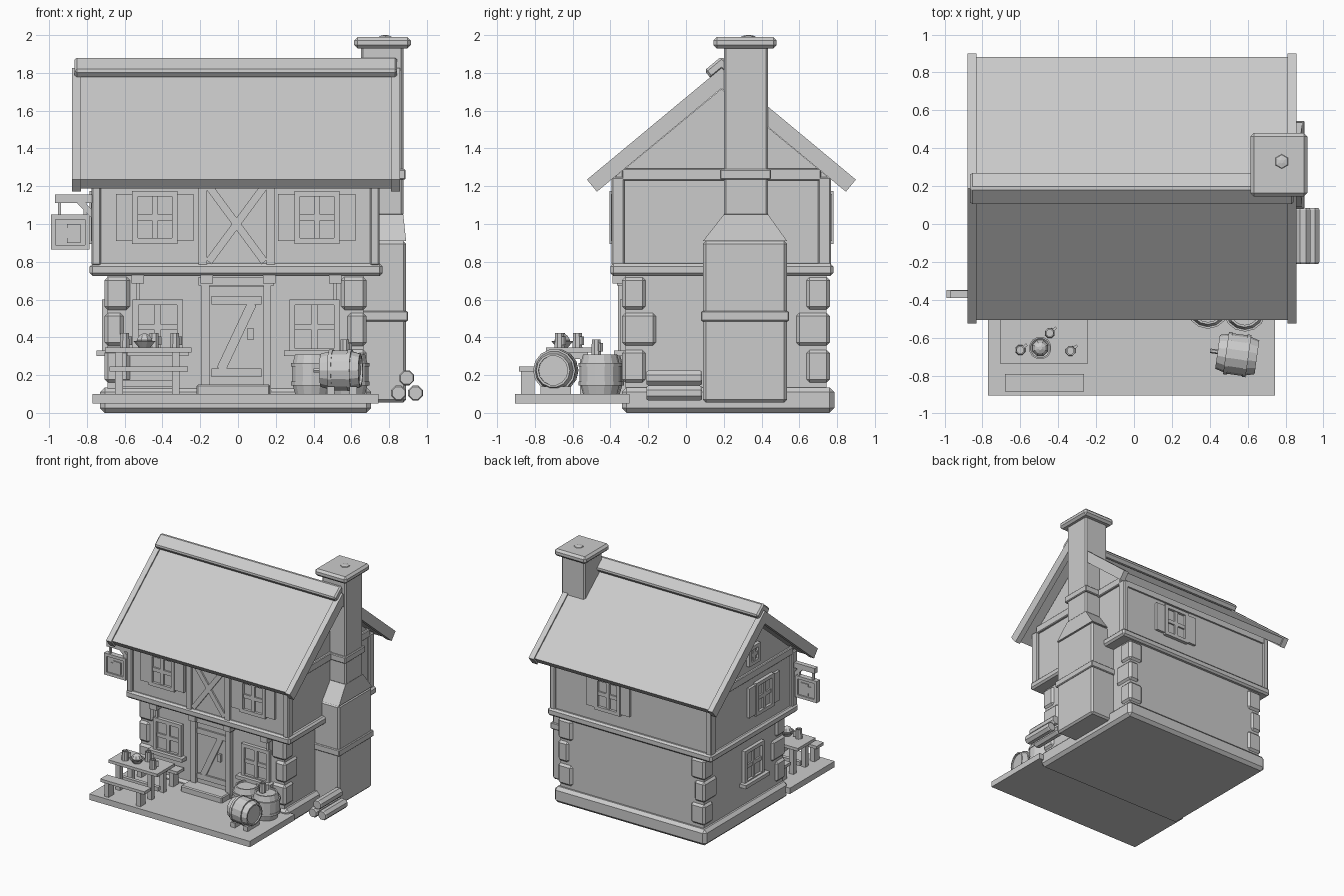
import bpy, bmesh, math
from mathutils import Matrix, Vector

if "Cube" in bpy.data.objects:
    bpy.data.objects.remove(bpy.data.objects["Cube"])

stone_grey = bpy.data.materials.new("plain_grey")
stone_grey.use_nodes = True
COLOUR = (0.6, 0.6, 0.6, 1)
stone_grey.diffuse_color = COLOUR
stone_grey.node_tree.nodes["Principled BSDF"].inputs["Base Color"].default_value = COLOUR
HERE = Matrix.Identity(4)


def finish(name, bm, bevel=0.0):
    bmesh.ops.recalc_face_normals(bm, faces=bm.faces[:])
    mesh = bpy.data.meshes.new(name)
    bm.to_mesh(mesh)
    bm.free()
    mesh.materials.append(stone_grey)
    obj = bpy.data.objects.new(name, mesh)
    bpy.context.collection.objects.link(obj)
    if bevel:
        mod = obj.modifiers.new("chamfer", "BEVEL")
        mod.width, mod.segments = bevel, 1
    return obj


def box(name, x, y, z, bevel=0.0, frame=HERE):
    """Box from three (low, high) ranges."""
    bm = bmesh.new()
    bmesh.ops.create_cube(bm, size=1)
    for v in bm.verts:
        v.co = frame @ Vector(r[0] + (c + 0.5) * (r[1] - r[0]) for r, c in zip((x, y, z), v.co))
    return finish(name, bm, bevel)


def bar(name, start, end, width, y, frame=HERE):
    """Straight timber between two (x, z) points."""
    dx, dz = end[0] - start[0], end[1] - start[1]
    mid = Matrix.Translation(((start[0] + end[0]) / 2, 0, (start[1] + end[1]) / 2))
    half = math.hypot(dx, dz) / 2
    turn = Matrix.Rotation(-math.atan2(dz, dx), 4, "Y")
    return box(name, (-half, half), y, (-width / 2, width / 2), 0, frame @ mid @ turn)


def prism(name, points, x, bevel=0.0):
    """Profile of (y, z) points drawn out along x."""
    bm = bmesh.new()
    face = bm.faces.new([bm.verts.new((x[0], *p)) for p in points])
    new = bmesh.ops.extrude_face_region(bm, geom=[face])["geom"]
    moved = [g for g in new if isinstance(g, bmesh.types.BMVert)]
    bmesh.ops.translate(bm, vec=(x[1] - x[0], 0, 0), verts=moved)
    return finish(name, bm, bevel)


def lathe(name, profile, frame, sides=12):
    """Closed turned shape from (radius, height) points."""
    bm = bmesh.new()
    rings = []
    for r, h in profile:
        angles = [math.tau * (i + 0.5) / sides for i in range(sides)]
        rings.append([bm.verts.new(frame @ Vector((r * math.cos(a), r * math.sin(a), h))) for a in angles])
    for low, high in zip(rings, rings[1:]):
        for i in range(sides):
            j = (i + 1) % sides
            bm.faces.new((low[i], low[j], high[j], high[i]))
    bm.faces.new(rings[0])
    bm.faces.new(rings[-1])
    return finish(name, bm)


def at(x, y, z, turn=0, axis="Z"):
    return Matrix.Translation((x, y, z)) @ Matrix.Rotation(math.radians(turn), 4, axis)


# Ground and walls
box("foundation", (-0.73, 0.705), (-0.34, 0.785), (0, 0.135), 0.025)
box("patio", (-0.77, 0.745), (-0.905, -0.3), (0.05, 0.1))
box("ground_wall", (-0.69, 0.665), (-0.32, 0.745), (0.1, 0.75))
box("floor_band", (-0.785, 0.765), (-0.4, 0.78), (0.725, 0.79), 0.015)
RIDGE, SLOPE = 0.1875, math.radians(39.7)
prism("upper_wall", [(-0.375, 0.77), (0.75, 0.77), (0.75, 1.25), (RIDGE, 1.715), (-0.375, 1.25)], (-0.755, 0.73))

# Corner stones, alternating long and short
for sx in (-1, 1):
    for sy in (-1, 1):
        for row, z in enumerate((0.16, 0.355, 0.545)):
            wide, deep = (0.1, 0.18) if row == 1 else (0.135, 0.125)
            cx, cy = -0.013 + sx * 0.694, 0.212 + sy * 0.55
            box("corner_stone", sorted((cx, cx - sx * wide)), sorted((cy, cy - sy * deep)), (z, z + 0.175), 0.018)

# Upper timber frame
for x in ((-0.775, -0.725), (0.7, 0.75)):
    for y in ((-0.395, -0.325), (0.7, 0.768)):
        box("corner_post", x, y, (0.78, 1.25), 0.008)
    box("gable_beam", x, (-0.34, 0.715), (1.23, 1.295), 0.006)
for x in ((-0.21, -0.165), (0.15, 0.195)):
    box("panel_post", x, (-0.395, -0.36), (0.785, 1.26))
for name, x in (("front_plate", (-0.74, 0.72)),):
    box(name, x, (-0.39, -0.36), (1.2, 1.25))
    box("back_plate", x, (0.74, 0.765), (1.2, 1.25))
bar("cross_brace", (-0.155, 0.8), (0.14, 1.2), 0.04, (-0.39, -0.36))
bar("cross_brace", (0.14, 0.8), (-0.155, 1.2), 0.04, (-0.388, -0.36))


# Roof
def chevron(name, half, peak, thick, x, bevel=0.0):
    s, c, t = math.sin(SLOPE), math.cos(SLOPE), math.tan(SLOPE)
    eave, under = peak - half * t, peak - half * t - thick * c
    inner = half - thick * s
    prism(name, [(RIDGE, peak), (RIDGE - half, eave), (RIDGE - inner, under),
                 (RIDGE, peak - thick / c), (RIDGE + inner, under), (RIDGE + half, eave)], x, bevel)


chevron("roof_panels", 0.695, 1.812, 0.062, (-0.84, 0.82))
for x in ((-0.878, -0.832), (0.81, 0.857)):
    chevron("verge_board", 0.712, 1.826, 0.083, x)
chevron("ridge_cap", 0.09, 1.887, 0.055, (-0.865, 0.843), 0.012)

# Chimney
box("chimney_base", (0.6, 0.89), (0.09, 0.535), (0.055, 0.91), 0.015)
box("chimney_base_band", (0.6, 0.9), (0.08, 0.545), (0.485, 0.54), 0.006)
bm = bmesh.new()
loops = [[bm.verts.new(p) for p in ((a, c, z), (b, c, z), (b, d, z), (a, d, z))]
         for a, b, c, d, z in ((0.61, 0.89, 0.09, 0.535, 0.91), (0.65, 0.875, 0.2, 0.435, 1.05))]
for i in range(4):
    bm.faces.new((loops[0][i], loops[0][i - 1], loops[1][i - 1], loops[1][i]))
for loop in loops:
    bm.faces.new(loop)
finish("chimney_shoulder", bm)
box("chimney_stack", (0.65, 0.875), (0.2, 0.435), (1.04, 1.95), 0.012)
box("chimney_stack_band", (0.64, 0.887), (0.18, 0.45), (1.235, 1.29), 0.006)
box("chimney_cap", (0.615, 0.915), (0.145, 0.48), (1.93, 1.99), 0.018)
lathe("chimney_embers", [(0.045, 1.98), (0.035, 1.995), (0.01, 2)], at(0.78, 0.33, 0), 6)


# Windows, built facing -y then turned onto each wall
def window(frame, wide, tall, shutters=False, sill=False):
    w, h, rim = wide / 2, tall / 2, 0.03
    out = (-0.03, 0.01)
    box("window_pane", (-w, w), (-0.008, 0.01), (-h, h), 0, frame)
    for s in (-1, 1):
        box("window_side", sorted((s * w, s * (w - rim))), out, (-h, h), 0, frame)
        box("window_rail", (rim - w, w - rim), out, sorted((s * h, s * (h - rim))), 0, frame)
        if shutters:
            box("shutter", sorted((s * w, s * (w + 0.085))), (-0.022, 0.01), (0.015 - h, h - 0.015), 0, frame)
    box("window_mullion", (-0.016, 0.016), (-0.022, 0), (rim - h, h - rim), 0, frame)
    box("window_muntin", (rim - w, w - rim), (-0.021, 0), (-0.016, 0.016), 0, frame)
    if sill:
        box("window_sill", (-w - 0.03, w + 0.03), (-0.06, 0.01), (-h - 0.01, 0.02 - h), 0, frame)


for x in (-0.44, 0.418):
    window(at(x, -0.375, 1.035), 0.24, 0.28, shutters=True)
for x in (-0.425, 0.405):
    window(at(x, -0.32, 0.455), 0.265, 0.29, sill=True)
window(at(-0.755, 0.05, 1.035, -90), 0.24, 0.28, shutters=True)
window(at(-0.69, 0.1, 0.455, -90), 0.265, 0.29, sill=True)
window(at(0.2, 0.75, 1.035, 180), 0.24, 0.28, shutters=True)
window(at(-0.755, RIDGE, 1.43, -90), 0.15, 0.16)

# Door
box("door_leaf", (-0.155, 0.14), (-0.335, -0.3), (0.12, 0.67))
for x in ((-0.195, -0.15), (0.135, 0.175)):
    box("door_post", x, (-0.36, -0.3), (0.1, 0.7))
box("door_lintel", (-0.21, 0.19), (-0.365, -0.3), (0.675, 0.72))
for z in ((0.19, 0.235), (0.575, 0.62)):
    box("door_ledge", (-0.14, 0.125), (-0.35, -0.32), z)
bar("door_brace", (-0.09, 0.23), (0.075, 0.58), 0.05, (-0.348, -0.32))
box("door_lock", (0.05, 0.082), (-0.355, -0.32), (0.385, 0.45))
box("door_step", (-0.22, 0.17), (-0.46, -0.3), (0.09, 0.15), 0.008)
for x in (-0.53, -0.165, 0.165, 0.515):
    box("jetty_bracket", (x - 0.033, x + 0.033), (-0.39, -0.3), (0.685, 0.735))
    box("bracket_stem", (x - 0.01, x + 0.01), (-0.34, -0.31), (0.6, 0.69))

# Hanging sign
box("sign_arm", (-0.97, -0.75), (-0.39, -0.35), (1.11, 1.155))
bar("sign_arm_brace", (-0.84, 1.12), (-0.76, 1.04), 0.03, (-0.385, -0.355))
for x in (-0.945, -0.81):
    box("sign_hanger", (x - 0.009, x + 0.009), (-0.379, -0.361), (1.04, 1.115))
box("sign_board", (-0.965, -0.81), (-0.38, -0.36), (0.89, 1.03))
for x in ((-0.99, -0.965), (-0.81, -0.785)):
    box("sign_frame_side", x, (-0.392, -0.348), (0.865, 1.05))
for z in ((0.865, 0.89), (1.025, 1.05)):
    box("sign_frame_rail", (-0.966, -0.809), (-0.392, -0.348), z)
box("sign_mug_relief", (-0.905, -0.835), (-0.388, -0.352), (0.9, 1.0))
box("sign_mug_handle", (-0.93, -0.905), (-0.386, -0.354), (0.925, 0.98))

# Table with benches
box("table_top", (-0.705, -0.245), (-0.74, -0.5), (0.32, 0.345))
for x in ((-0.65, -0.61), (-0.35, -0.31)):
    for y in ((-0.72, -0.68), (-0.56, -0.52)):
        box("table_leg", x, y, (0.1, 0.325))
    box("table_crossbar", x, (-0.72, -0.52), (0.285, 0.32))
box("table_stretcher", (-0.65, -0.31), (-0.635, -0.605), (0.14, 0.175))
for y in (-0.838, -0.395):
    box("bench_seat", (-0.68, -0.265), (y - 0.047, y + 0.047), (0.22, 0.245))
    for x in ((-0.65, -0.61), (-0.35, -0.31)):
        box("bench_leg", x, (y - 0.035, y + 0.035), (0.1, 0.225))


# Mugs, bowl and barrels
def mug(x, y, z):
    lathe("mug", [(0.028, 0), (0.025, 0.078), (0.018, 0.078), (0.018, 0.06)], at(x, y, z), 8)
    box("mug_handle", (0.02, 0.045), (-0.007, 0.007), (0.015, 0.06), 0, at(x, y, z, 40))


for spot in ((-0.6, -0.665), (-0.335, -0.67), (-0.445, -0.575)):
    mug(*spot, 0.345)
lathe("bowl", [(0.03, 0), (0.06, 0.035), (0.052, 0.035), (0.025, 0.012)], at(-0.495, -0.655, 0.345))
lathe("bread", [(0.03, 0), (0.045, 0.035), (0.03, 0.06), (0.01, 0.07)], at(-0.495, -0.655, 0.35), 8)


def barrel(frame):
    lathe("barrel", [(0.09, 0), (0.108, 0.065), (0.108, 0.145), (0.09, 0.21), (0.078, 0.21), (0.078, 0.198)], frame, 14)
    for h in (0.045, 0.145):
        lathe("barrel_hoop", [(0.107, h), (0.113, h), (0.113, h + 0.02), (0.107, h + 0.02)], frame, 14)


barrel(at(0.39, -0.44, 0.1))
barrel(at(0.585, -0.455, 0.1))
mug(0.565, -0.475, 0.31)
lying = at(0.55, -0.69, 0.225, -8) @ at(-0.11, 0, 0, 90, "Y")
barrel(lying)
lathe("barrel_tap", [(0.012, -0.04), (0.012, 0.01)], lying, 6)
for x in (0.49, 0.61):
    box("barrel_cradle", (x - 0.02, x + 0.02), (-0.77, -0.61), (0.1, 0.14))

# Stacked logs
for x, z in ((0.85, 0.105), (0.94, 0.105), (0.893, 0.185)):
    lathe("log", [(0.036, 0), (0.042, 0.01), (0.042, 0.285), (0.036, 0.295)], at(x, 0.085, z, 90, "X"), 8)
